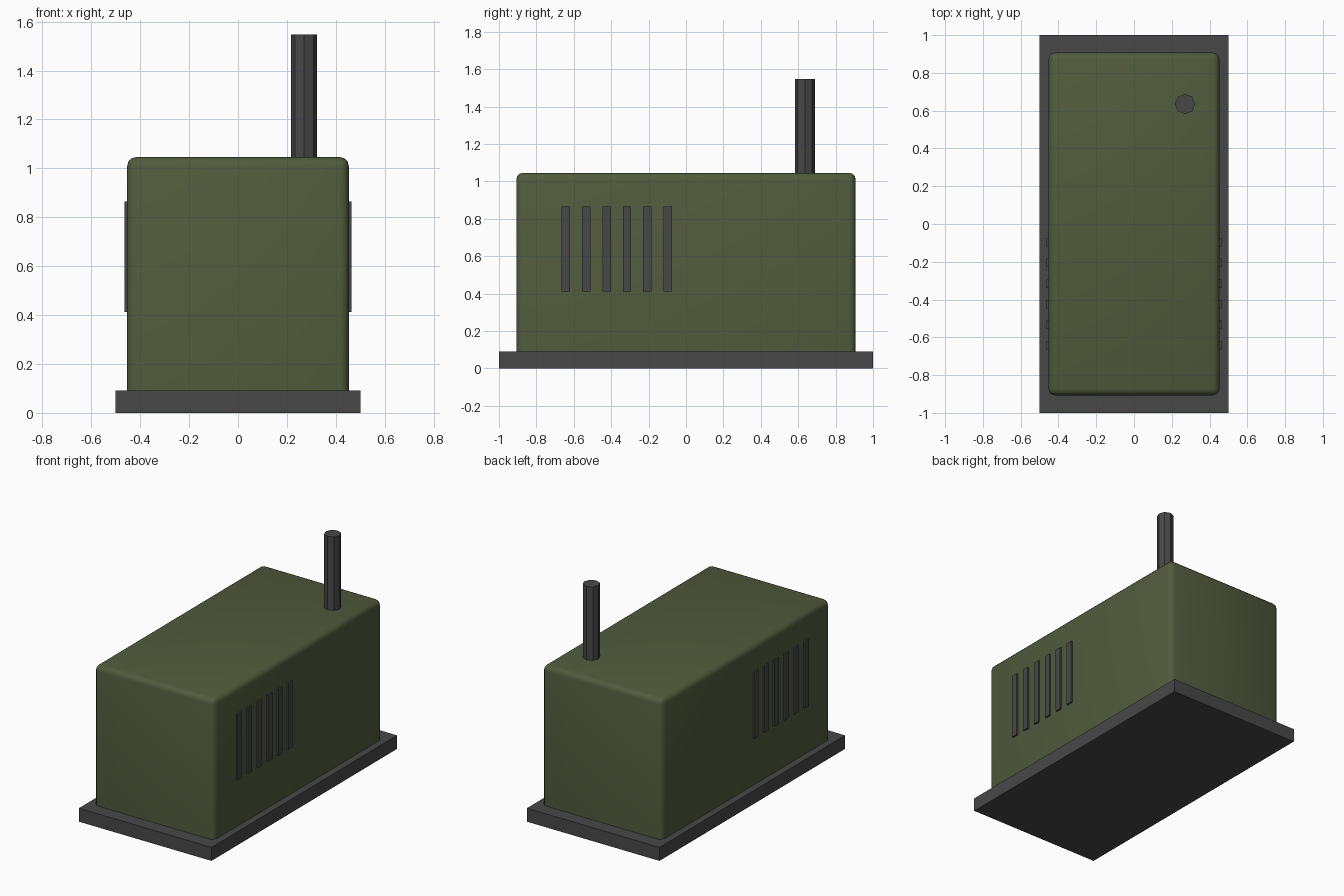
import bpy, bmesh
from mathutils import Matrix

if "Cube" in bpy.data.objects:
    bpy.data.objects.remove(bpy.data.objects["Cube"])


def material(name, rgb):
    m = bpy.data.materials.new(name)
    m.diffuse_color = (*rgb, 1.0)
    m.use_nodes = True
    m.node_tree.nodes["Principled BSDF"].inputs["Base Color"].default_value = m.diffuse_color
    return m


GREEN = material("olive green", (0.083, 0.103, 0.046))
GREY = material("dark grey", (0.065, 0.064, 0.066))


def add_object(name, bm, mat):
    mesh = bpy.data.meshes.new(name)
    bm.to_mesh(mesh)
    bm.free()
    mesh.materials.append(mat)
    obj = bpy.data.objects.new(name, mesh)
    bpy.context.collection.objects.link(obj)
    return obj


def box(name, lo, hi, mat, bevel=0.0):
    """Box between two corners; a bevel rounds every edge except the bottom ones."""
    size = [b - a for a, b in zip(lo, hi)]
    mid = [(a + b) / 2 for a, b in zip(lo, hi)]
    bm = bmesh.new()
    bmesh.ops.create_cube(bm, size=1.0,
                          matrix=Matrix.Translation(mid) @ Matrix.Diagonal((*size, 1.0)))
    if bevel:
        edges = [e for e in bm.edges if any(v.co.z > mid[2] for v in e.verts)]
        bmesh.ops.bevel(bm, geom=edges, offset=bevel, segments=3, profile=0.5,
                        affect='EDGES')
    return add_object(name, bm, mat)


# Base plate
box("base_plate", (-0.5, -1.0, 0.0), (0.5, 1.0, 0.092), GREY)

# Rounded housing
housing = box("housing", (-0.453, -0.907, 0.09), (0.453, 0.907, 1.046), GREEN, bevel=0.036)
bpy.context.view_layer.objects.active = housing
housing.select_set(True)
bpy.ops.object.shade_smooth_by_angle(angle=0.7)
housing.select_set(False)

# Six vent slats on each side
for side, x in (("left", -0.453), ("right", 0.453)):
    for i in range(6):
        y = -0.643 + 0.1092 * i
        box(f"vent_{side}_{i + 1}", (x - 0.011, y - 0.0225, 0.412),
            (x + 0.011, y + 0.0225, 0.865), GREY)

# Eight-sided exhaust pipe
bm = bmesh.new()
bmesh.ops.create_cone(bm, cap_ends=True, segments=8, radius1=0.0535, radius2=0.0535,
                      depth=0.6, matrix=Matrix.Translation((0.27, 0.635, 1.247)))
add_object("exhaust_pipe", bm, GREY)
